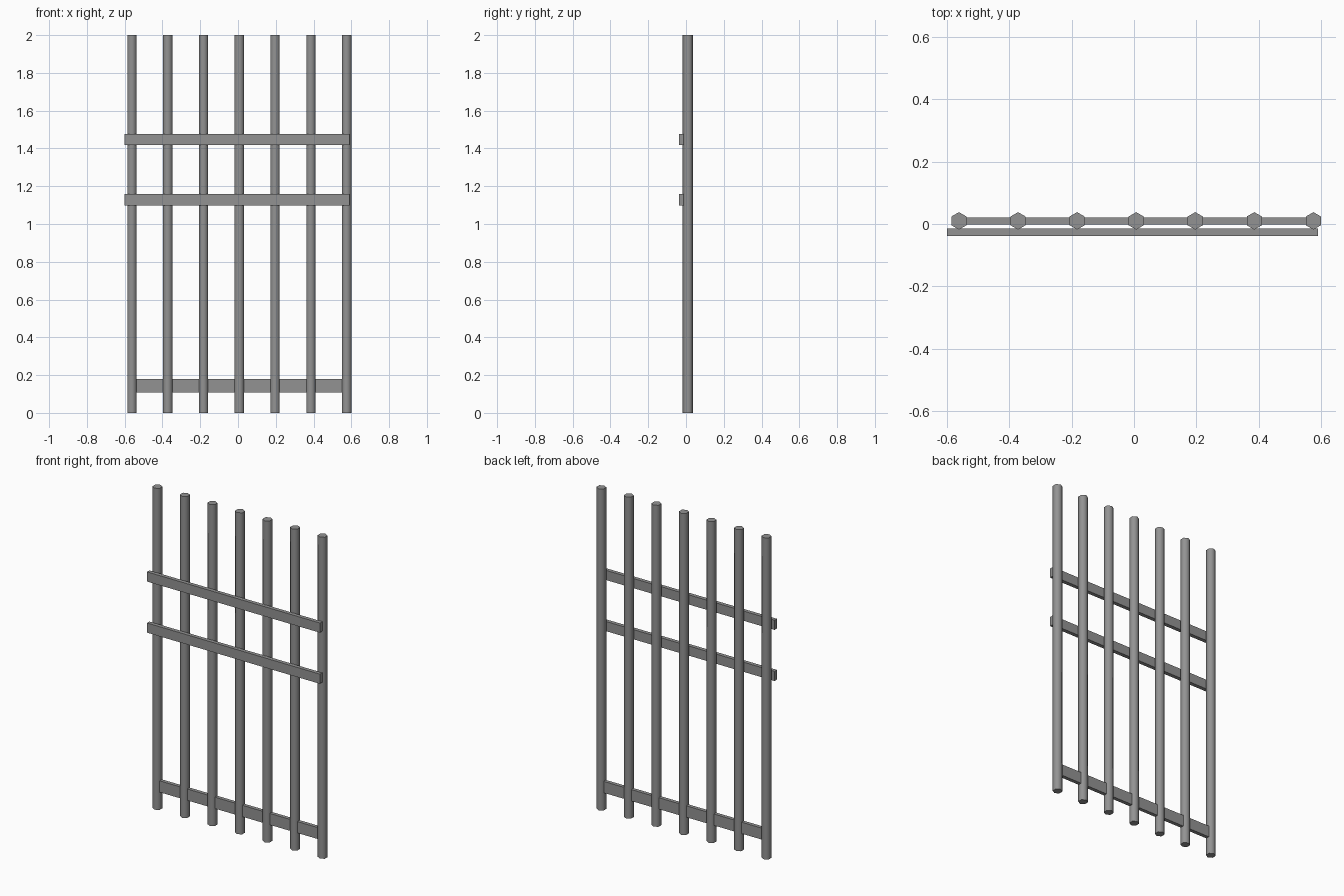
import bpy, math

if "Cube" in bpy.data.objects:
    bpy.data.objects.remove(bpy.data.objects["Cube"])

BAR_R, BAR_Y = 0.028, 0.010
FIRST_X, SPACING, COUNT = -0.5615, 0.1895, 7

# Dark grey metal shared by every part
metal = bpy.data.materials.new("dark_metal")
metal.diffuse_color = (0.29, 0.29, 0.29, 1)
metal.use_nodes = True
metal.node_tree.nodes["Principled BSDF"].inputs["Base Color"].default_value = metal.diffuse_color


def box(name, x0, x1, y0, y1, z0, z1):
    bpy.ops.mesh.primitive_cube_add(
        size=1, location=((x0 + x1) / 2, (y0 + y1) / 2, (z0 + z1) / 2))
    ob = bpy.context.object
    ob.name = name
    ob.scale = (x1 - x0, y1 - y0, z1 - z0)
    bpy.ops.object.transform_apply(location=False, rotation=False, scale=True)
    ob.data.materials.append(metal)
    return ob


# Upright hexagonal bars, one corner facing front and one facing back
for i in range(COUNT):
    bpy.ops.mesh.primitive_cylinder_add(
        vertices=6, radius=BAR_R, depth=2,
        location=(FIRST_X + i * SPACING, BAR_Y, 1))
    bar = bpy.context.object
    bar.name = f"upright_bar_{i + 1}"
    bar.data.materials.append(metal)
    bpy.ops.object.shade_smooth_by_angle(angle=math.radians(65))

# Two flat rails across the front of the bars
box("upper_rail", -0.6, 0.59, -0.038, -0.014, 1.417, 1.477)
box("middle_rail", -0.6, 0.59, -0.038, -0.014, 1.099, 1.159)

# Bottom rail running through the bars
last_x = FIRST_X + (COUNT - 1) * SPACING
box("bottom_rail", FIRST_X, last_x, -0.002, 0.021, 0.109, 0.180)
